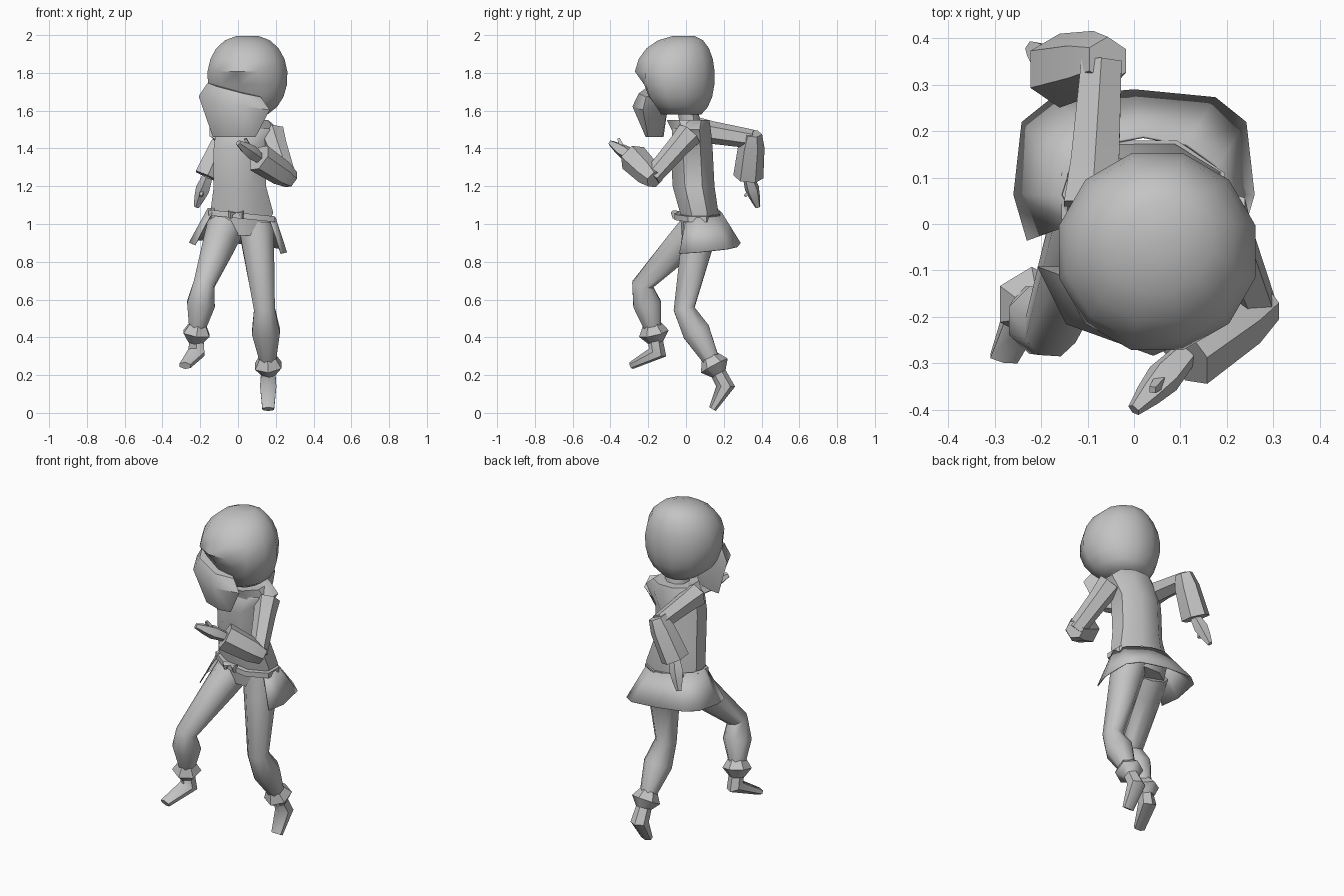
import bpy, bmesh, math
from mathutils import Vector

default_cube = bpy.data.objects.get("Cube")
if default_cube:
    bpy.data.objects.remove(default_cube, do_unlink=True)

colour = (.55, .55, .55, 1)
grey = bpy.data.materials.new("neutral_grey")
grey.use_nodes = True
grey.diffuse_color = colour
grey.node_tree.nodes["Principled BSDF"].inputs["Base Color"].default_value = colour

parts = []
X, Y, Z = Vector((1, 0, 0)), Vector((0, 1, 0)), Vector((0, 0, 1))


def skin(name, rings, closed=True):
    """Bridge successive rings of points into one surface; closed rings get end caps."""
    bm = bmesh.new()
    loops = [[bm.verts.new(point) for point in ring] for ring in rings]
    count = len(loops[0])
    for low, high in zip(loops, loops[1:]):
        for i in range(count if closed else count - 1):
            j = (i + 1) % count
            bm.faces.new((low[i], low[j], high[j], high[i]))
    if closed:
        bm.faces.new(reversed(loops[0]))
        bm.faces.new(loops[-1])
    bmesh.ops.recalc_face_normals(bm, faces=bm.faces)
    mesh = bpy.data.meshes.new(name)
    bm.to_mesh(mesh)
    bm.free()
    mesh.materials.append(grey)
    obj = bpy.data.objects.new(name, mesh)
    bpy.context.collection.objects.link(obj)
    parts.append(obj)
    return obj


def oval(centre, across, along, sides):
    angles = [math.tau * (i + .5) / sides for i in range(sides)]
    return [centre + across * math.cos(a) + along * math.sin(a) for a in angles]


def tube(name, points, radii, sides=6):
    """Loft round sections along a bent path."""
    rings = []
    for i, (point, radius) in enumerate(zip(points, radii)):
        tangent = Vector()
        if i > 0:
            tangent += (point - points[i - 1]).normalized()
        if i < len(points) - 1:
            tangent += (points[i + 1] - point).normalized()
        tangent.normalize()
        across = (X - tangent * tangent.x).normalized()
        rings.append(oval(point, across * radius, tangent.cross(across) * radius, sides))
    return skin(name, rings)


def column(name, sections, sides=8):
    """Loft level ovals given as centre, half width and half depth."""
    return skin(name, [oval(Vector(c), X * w, Y * d, sides) for c, w, d in sections])


# Head: egg-shaped hood, turned to its right, face pulled in below the brow
facing, cheek = Vector((-.34, -.94, 0)), Vector((.94, -.34, 0))
rings = []
for degrees in range(-65, 80, 18):
    a = math.radians(degrees)
    size = .22 * math.cos(a) ** .8
    centre = Vector((.05, -.06 * math.cos(a), 1.78 + .22 * math.sin(a)))
    ring = oval(centre, X * size, Y * size, 12)
    if -50 < degrees < 0:
        ring = [p - facing * .05 if (p - centre).normalized().dot(facing) > .7 else p
                for p in ring]
    rings.append(ring)
skin("head", rings)

# Face mask: wide wedge with a shallow back, tilted across the cheeks
rings = []
for height, width, depth in [(1.46, .12, .04), (1.64, .2, .11), (1.71, .15, .08)]:
    ring = []
    for i in range(6):
        a = math.tau * i / 6
        bulge = depth * math.sin(a) * (1 if i < 3 else .4)
        tilt = Z * width * math.cos(a) * (height - 1.46)
        ring.append(Vector((-.02, -.16, height)) + cheek * width * math.cos(a)
                    + facing * bulge - tilt)
    rings.append(ring)
skin("face_mask", rings)

# Neck, collar and torso
column("neck", [((.04, .03, 1.48), .07, .06), ((.05, .01, 1.6), .07, .06)])
column("collar", [((.05, .02, 1.49), .16, .1), ((.05, .01, 1.55), .12, .12)])
column("torso", [((.01, .07, .94), .14, .1), ((.02, .07, 1.06), .18, .11),
                 ((.01, .04, 1.2), .15, .12), ((.01, .03, 1.4), .15, .12),
                 ((.05, .03, 1.5), .18, .11), ((.05, .05, 1.55), .12, .08)])

# Belt, sloping down to the left, with a small knot
belt = column("belt", [((.02, .06, 1.03), .19, .13), ((.02, .06, 1.06), .19, .13)])
for vertex in belt.data.vertices:
    vertex.co.z -= vertex.co.x / 10
knot = Vector((-.01, -.06, 1.06))
for direction in (X, -X):
    tube("belt_knot", [knot, knot + direction * .03, knot + direction * .03 - Z * .03],
         [.01, .02, .01])

# Coat skirt: flared sheet, open at the front
hem, waist = [], []
for i in range(9):
    a = math.radians(-35 + 250 * i / 8)
    c, s = math.cos(a), math.sin(a)
    x = .26 * math.copysign(abs(c) ** .6, c)
    y = .1 + .19 * math.copysign(abs(s) ** .6, s)
    hem.append(Vector((x, y, .87 - x / 10 + y / 10)))
    waist.append(Vector((.02 + .18 * c, .07 + .12 * s, 1.06 - x / 10)))
skirt = skin("coat_skirt", [hem, waist], closed=False)
skirt.modifiers.new("thickness", "SOLIDIFY").thickness = .006


def arm(label, thumb_side, *joints):
    """Upper arm, flared sleeve and mitten hand with thumb."""
    shoulder, elbow, wrist, tip = map(Vector, joints)
    tube(label + "_upper_arm", [shoulder, shoulder.lerp(elbow, .3), elbow],
         [.07, .06, .05])
    tube(label + "_sleeve", [elbow.lerp(wrist, -.15), elbow.lerp(wrist, .2), wrist],
         [.05, .07, .08])
    palm = wrist.lerp(tip, .4)
    tube(label + "_hand", [wrist, palm, wrist.lerp(tip, .7), tip],
         [.03, .04, .03, .015], 5)
    tube(label + "_thumb", [palm, palm.lerp(tip, .4) + thumb_side * .05], [.02, .01], 4)


def leg(label, *joints):
    """Trouser leg with a calf bulge, flared cuff and pointed foot."""
    hip, knee, ankle, heel, toe = map(Vector, joints)
    tube(label + "_leg", [hip.lerp(knee, -.1), hip.lerp(knee, .2), knee,
                          knee.lerp(ankle, .4), ankle], [.1, .09, .06, .08, .04], 8)
    down = (ankle - knee).normalized() * .05
    tube(label + "_cuff", [ankle - down, ankle, ankle + down], [.05, .08, .04])
    foot = tube(label + "_foot", [ankle, heel, toe], [.04, .05, .02])
    for vertex in foot.data.vertices[-6:]:
        vertex.co.x += (vertex.co.x - toe.x) * .8


# Left arm raised before the chest, right arm swung back
arm("left", Z, (.18, .02, 1.48), (.26, -.18, 1.25), (.11, -.28, 1.35), (0, -.4, 1.43))
arm("right", -Y, (-.09, .04, 1.5), (-.07, .35, 1.45), (-.16, .33, 1.25), (-.22, .38, 1.09))

# Right leg stepping forward, left leg trailing on its toes
leg("right", (-.08, .03, .95), (-.18, -.23, .68), (-.22, -.17, .42),
    (-.22, -.15, .32), (-.28, -.29, .25))
leg("left", (.1, .07, .95), (.14, -.01, .55), (.16, .15, .25),
    (.16, .21, .14), (.16, .14, .02))

# Smooth shading with sharp creases kept
bpy.ops.object.select_all(action="DESELECT")
for obj in parts:
    obj.select_set(True)
bpy.context.view_layer.objects.active = parts[0]
bpy.ops.object.shade_smooth_by_angle(angle=math.radians(50))
